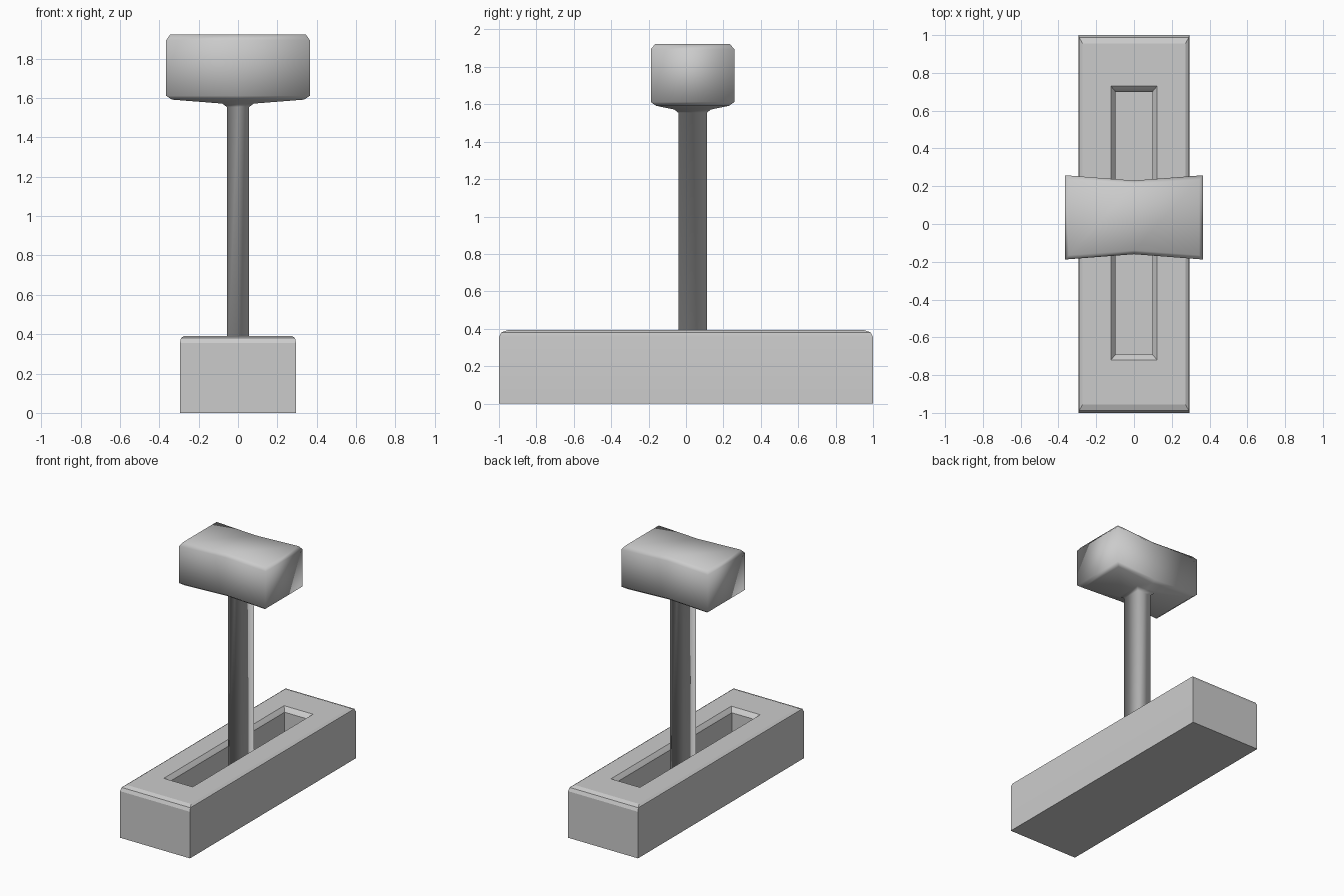
import bpy, bmesh

if "Cube" in bpy.data.objects:
    bpy.data.objects.remove(bpy.data.objects["Cube"])


def rect(hx, hy, z, cy=0.0):
    """Four-point rectangular ring."""
    return [(-hx, cy - hy, z), (hx, cy - hy, z), (hx, cy + hy, z), (-hx, cy + hy, z)]


def waisted(hx, hy, z, cy, waist=0.0):
    """Six-point ring, pinched at x = 0 by waist."""
    return [(-hx, cy - hy, z), (0, cy - hy + waist, z), (hx, cy - hy, z),
            (hx, cy + hy, z), (0, cy + hy - waist, z), (-hx, cy + hy, z)]


def loft(name, rings, smooth_angle):
    """Skin a stack of rings and cap both ends."""
    bm = bmesh.new()
    loops = [[bm.verts.new(p) for p in ring] for ring in rings]
    n = len(rings[0])
    for a, b in zip(loops, loops[1:]):
        for i in range(n):
            j = (i + 1) % n
            bm.faces.new((a[i], a[j], b[j], b[i]))
    for cap in (loops[0][::-1], loops[-1]):
        if n == 6:  # split waisted caps at the crease
            bm.faces.new((cap[0], cap[1], cap[4], cap[5]))
            bm.faces.new((cap[1], cap[2], cap[3], cap[4]))
        else:
            bm.faces.new(cap)
    bmesh.ops.recalc_face_normals(bm, faces=bm.faces)
    mesh = bpy.data.meshes.new(name)
    bm.to_mesh(mesh)
    bm.free()
    obj = bpy.data.objects.new(name, mesh)
    bpy.context.collection.objects.link(obj)
    bpy.ops.object.select_all(action='DESELECT')
    obj.select_set(True)
    bpy.context.view_layer.objects.active = obj
    bpy.ops.object.shade_smooth_by_angle(angle=smooth_angle)
    return obj


# Base block: chamfered top rim, then down into the slot
loft("base", [
    rect(0.295, 1.0, 0.0),
    rect(0.295, 1.0, 0.355),
    rect(0.29, 0.988, 0.38),
    rect(0.272, 0.955, 0.392),
    rect(0.122, 0.725, 0.392, 0.005),
    rect(0.11, 0.71, 0.378, 0.005),
    rect(0.097, 0.695, 0.36, 0.005),
    rect(0.097, 0.695, 0.15, 0.005),
], 0.2)

# Lever: rectangular stem flaring into the waisted grip
CY = 0.035
loft("lever", [
    waisted(0.057, 0.076, 0.15, CY),
    waisted(0.057, 0.076, 1.555, CY),
    waisted(0.08, 0.098, 1.572, CY),
    waisted(0.335, 0.195, 1.592, CY, 0.025),
    waisted(0.365, 0.223, 1.612, CY, 0.028),
    waisted(0.365, 0.223, 1.895, CY, 0.028),
    waisted(0.345, 0.2, 1.922, CY, 0.025),
], 1.75)
